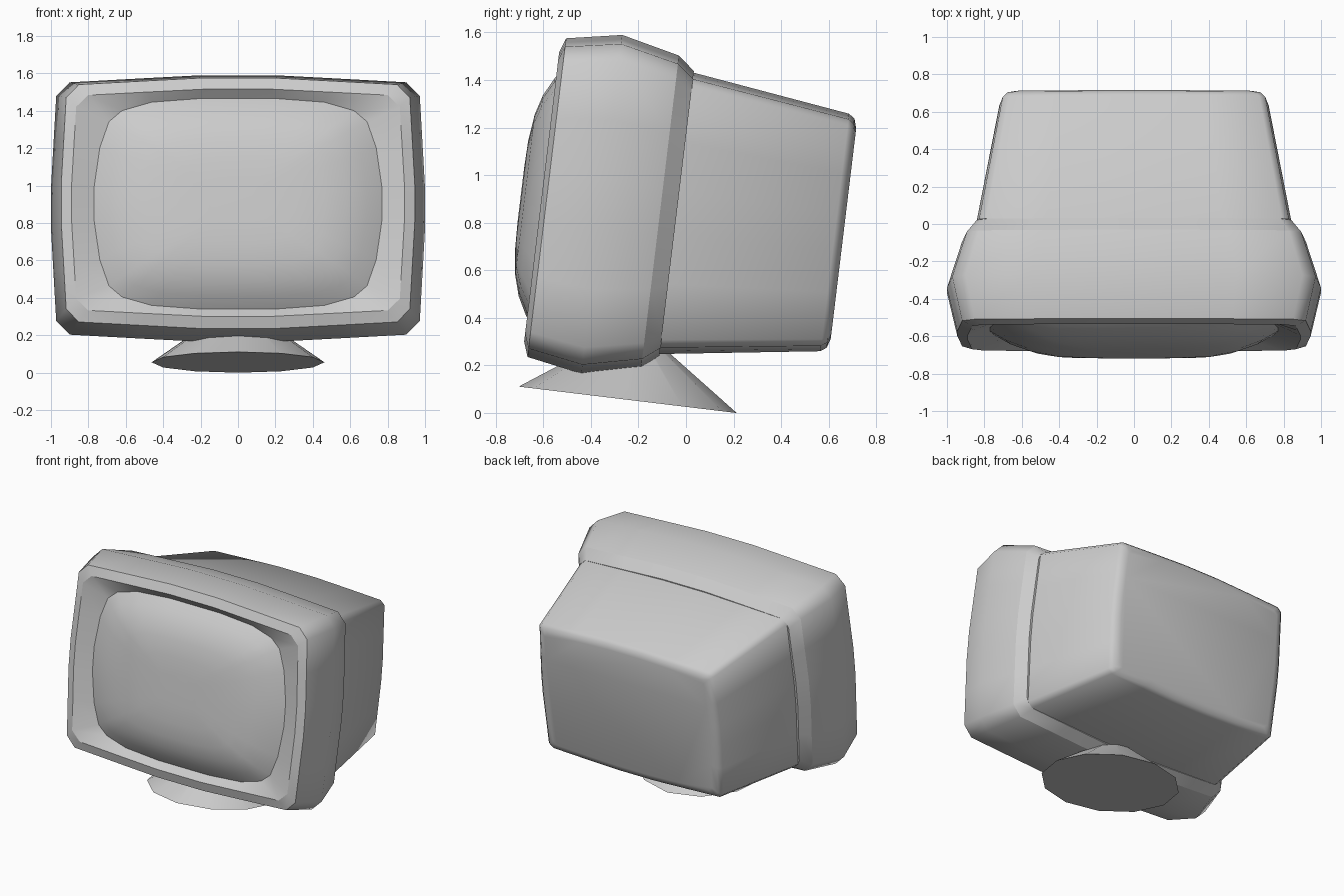
import bpy
import bmesh
import math
from mathutils import Matrix

cube = bpy.data.objects.get("Cube")
if cube:
    bpy.data.objects.remove(cube, do_unlink=True)

TILT = Matrix.Rotation(math.radians(-6.9), 4, "X")   # whole set leans back
MID = 0.8285                                         # height of the tube axis

grey = bpy.data.materials.new("plain_grey")
grey.use_nodes = True
grey.diffuse_color = (0.6, 0.6, 0.6, 1)
grey.node_tree.nodes["Principled BSDF"].inputs["Base Color"].default_value = (0.6, 0.6, 0.6, 1)

# Quarter outlines, top centre to right side, in units of half width and height
CASE = [(.2, 1), (.55, .974), (.9, .947), (.972, .845), (.986, .5), (1, .15)]
BOX = [(.2, 1), (.55, .98), (.93, .955), (.975, .9), (.988, .5), (1, .15)]
GLASS = [(.26, 1), (.6, .965), (.805, .885), (.896, .78), (.96, .53), (1, .15)]


def outline(quarter):
    """Mirror a quarter outline into a closed loop."""
    right = quarter + [(x, -z) for x, z in reversed(quarter)]
    return right + [(-x, z) for x, z in reversed(right)]


def finish(name, bm):
    bm.transform(TILT)
    mesh = bpy.data.meshes.new(name)
    bm.to_mesh(mesh)
    bm.free()
    mesh.materials.append(grey)
    obj = bpy.data.objects.new(name, mesh)
    bpy.context.collection.objects.link(obj)
    return obj


def loft(name, sections, sharp=(), front_cap=False, back_cap=False):
    """Skin sections (depth, half width, half height, quarter outline)."""
    bm = bmesh.new()
    rings = [[bm.verts.new((x * w, y, MID + z * h)) for x, z in outline(q)]
             for y, w, h, q in sections]
    n = len(rings[0])
    for near, far in zip(rings, rings[1:]):
        for i in range(n):
            j = (i + 1) % n
            bm.faces.new((near[i], near[j], far[j], far[i]))
    if front_cap:
        bm.faces.new(rings[0][::-1])
    if back_cap:
        bm.faces.new(rings[-1])
    for f in bm.faces:
        f.smooth = True
    for k in sharp:
        for i in range(n):
            bm.edges.get((rings[k][i], rings[k][(i + 1) % n])).smooth = False
    return finish(name, bm)


# Front shell: recess, rim, bulged sides, rear chamfer
loft("front_shell", [
    (-.667, .77, .567, GLASS),
    (-.712, .89, .612, CASE),
    (-.69, .945, .675, CASE),
    (-.457, 1, .7175, CASE),
    (-.21, .92, .66, CASE),
    (-.14, .865, .603, CASE),
    (-.14, .85, .592, BOX),
], sharp=(1, 2, 4, 5))

# Domed screen glass
loft("screen", [(-.667 - .133 * (1 - r ** 4), .77 * r, .567 * r, GLASS)
                for r in (.2, .4, .6, .75, .89, 1)], front_cap=True)

# Tapered rear housing with softened back edge
loft("rear_housing", [
    (-.14, .85, .596, BOX),
    (.53, .72, .503, BOX),
    (.555, .695, .485, BOX),
    (.567, .655, .445, BOX),
], back_cap=True)

# Conical foot
bm = bmesh.new()
bmesh.ops.create_cone(bm, cap_ends=True, segments=12, radius1=.462, radius2=.03, depth=.3,
                      matrix=Matrix.Translation((0, -.25, .1752)))
for f in bm.faces:
    f.smooth = len(f.verts) == 4
for e in bm.edges:
    e.smooth = all(f.smooth for f in e.link_faces)
finish("foot", bm)
